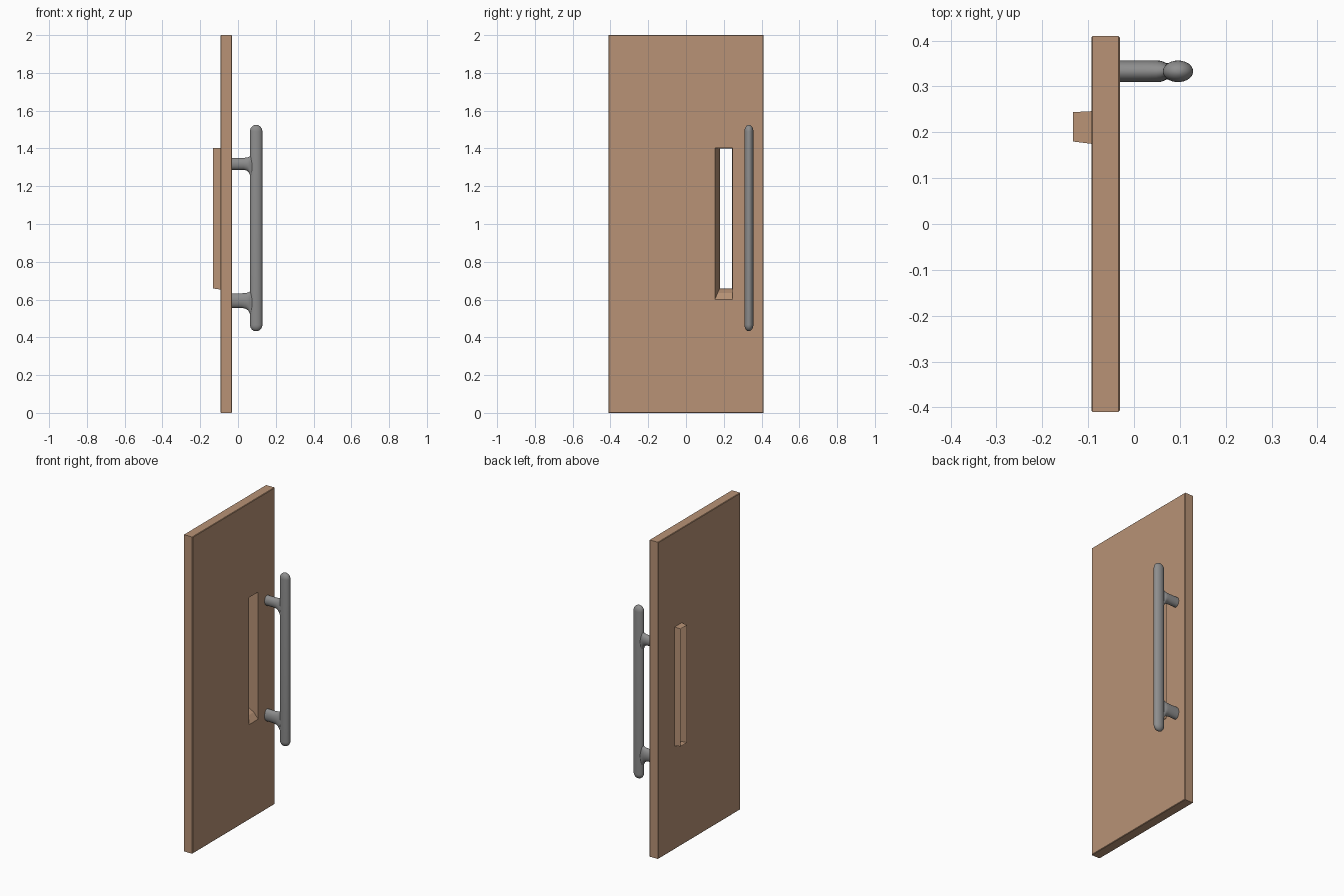
import bpy, bmesh, math

if "Cube" in bpy.data.objects:
    bpy.data.objects.remove(bpy.data.objects["Cube"])


def material(name, rgb):
    m = bpy.data.materials.new(name)
    m.diffuse_color = (*rgb, 1)
    m.use_nodes = True
    m.node_tree.nodes["Principled BSDF"].inputs["Base Color"].default_value = m.diffuse_color
    return m


WOOD = material("warm brown wood", (0.48, 0.29, 0.18))
METAL = material("grey metal", (0.27, 0.27, 0.27))


def finish(bm, name, mat, smooth=False):
    me = bpy.data.meshes.new(name)
    bm.to_mesh(me)
    bm.free()
    me.materials.append(mat)
    ob = bpy.data.objects.new(name, me)
    bpy.context.collection.objects.link(ob)
    if smooth:
        bpy.context.view_layer.objects.active = ob
        ob.select_set(True)
        bpy.ops.object.shade_smooth_by_angle(angle=math.radians(50))
        ob.select_set(False)
    return ob


def bridge(bm, a, b):
    n = len(a)
    for i in range(n):
        bm.faces.new((a[i], a[(i + 1) % n], b[(i + 1) % n], b[i]))


def rect(bm, x, y0, y1, z0, z1):
    return [bm.verts.new((x, y, z)) for y, z in ((y0, z0), (y1, z0), (y1, z1), (y0, z1))]


def loft(bm, rings):
    """Skin closed rings of points and cap both ends."""
    loops = [[bm.verts.new(p) for p in r] for r in rings]
    for a, b in zip(loops, loops[1:]):
        bridge(bm, a, b)
    bm.faces.new(loops[0])
    bm.faces.new(loops[-1][::-1])
    bmesh.ops.recalc_face_normals(bm, faces=bm.faces)


# Door slab with a tapering slot cut through it
XF, XB, W, H, B = -0.031, -0.093, 0.41, 2.0, 0.003
bm = bmesh.new()
slot_front = rect(bm, XF, 0.153, 0.246, 0.600, 1.403)
slot_mid = rect(bm, -0.062, 0.168, 0.246, 0.636, 1.403)
slot_back = rect(bm, XB, 0.175, 0.246, 0.653, 1.403)
loops = [slot_front,
         rect(bm, XF, -W + B, W - B, B, H - B),
         rect(bm, XF - B, -W, W, 0, H),
         rect(bm, XB + B, -W, W, 0, H),
         rect(bm, XB, -W + B, W - B, B, H - B),
         slot_back, slot_mid, slot_front]
for a, b in zip(loops, loops[1:]):
    bridge(bm, a, b)
bmesh.ops.recalc_face_normals(bm, faces=bm.faces)
finish(bm, "door_panel", WOOD)

# Thin open sleeve carrying the slot out of the back of the door
bm = bmesh.new()
bridge(bm, rect(bm, XB, 0.175, 0.246, 0.653, 1.403),
       rect(bm, -0.133, 0.180, 0.244, 0.659, 1.401))
bmesh.ops.recalc_face_normals(bm, faces=bm.faces)
finish(bm, "slot_sleeve", WOOD)

# Upright grip: oval bar with rounded ends
CX, CY, RX, RY, Z0, Z1, CAP, N = 0.096, 0.333, 0.033, 0.0235, 0.432, 1.525, 0.035, 32
steps = [math.radians(a) for a in (8, 20, 35, 50, 65, 78, 90)]
profile = [(Z0 + CAP * (1 - math.cos(t)), math.sin(t)) for t in steps]
profile += [(Z1 - CAP * (1 - math.cos(t)), math.sin(t)) for t in reversed(steps)]
circle = [(math.cos(2 * math.pi * i / N), math.sin(2 * math.pi * i / N)) for i in range(N)]
bm = bmesh.new()
loft(bm, [[(CX + RX * s * c, CY + RY * s * d, z) for c, d in circle] for z, s in profile])
finish(bm, "grip_bar", METAL, True)

# Standoffs, flaring where they blend into the grip: (x, low z, high z, half width)
STANDOFFS = {
    "upper_standoff": [(XF, 1.287, 1.350, .0235), (.03, 1.287, 1.350, .0235),
                       (.048, 1.282, 1.352, .0235), (.058, 1.272, 1.355, .023),
                       (.064, 1.256, 1.360, .021), (.070, 1.238, 1.366, .018),
                       (.085, 1.230, 1.370, .018)],
    "lower_standoff": [(XF, .556, .633, .0235), (.02, .556, .633, .0235),
                       (.042, .551, .635, .0235), (.055, .541, .638, .023),
                       (.062, .528, .643, .021), (.068, .512, .650, .018),
                       (.085, .505, .655, .018)],
}
for name, stations in STANDOFFS.items():
    bm = bmesh.new()
    loft(bm, [[(x, CY + w * c, (lo + hi) / 2 + (hi - lo) / 2 * d) for c, d in circle]
              for x, lo, hi, w in stations])
    finish(bm, name, METAL, True)
